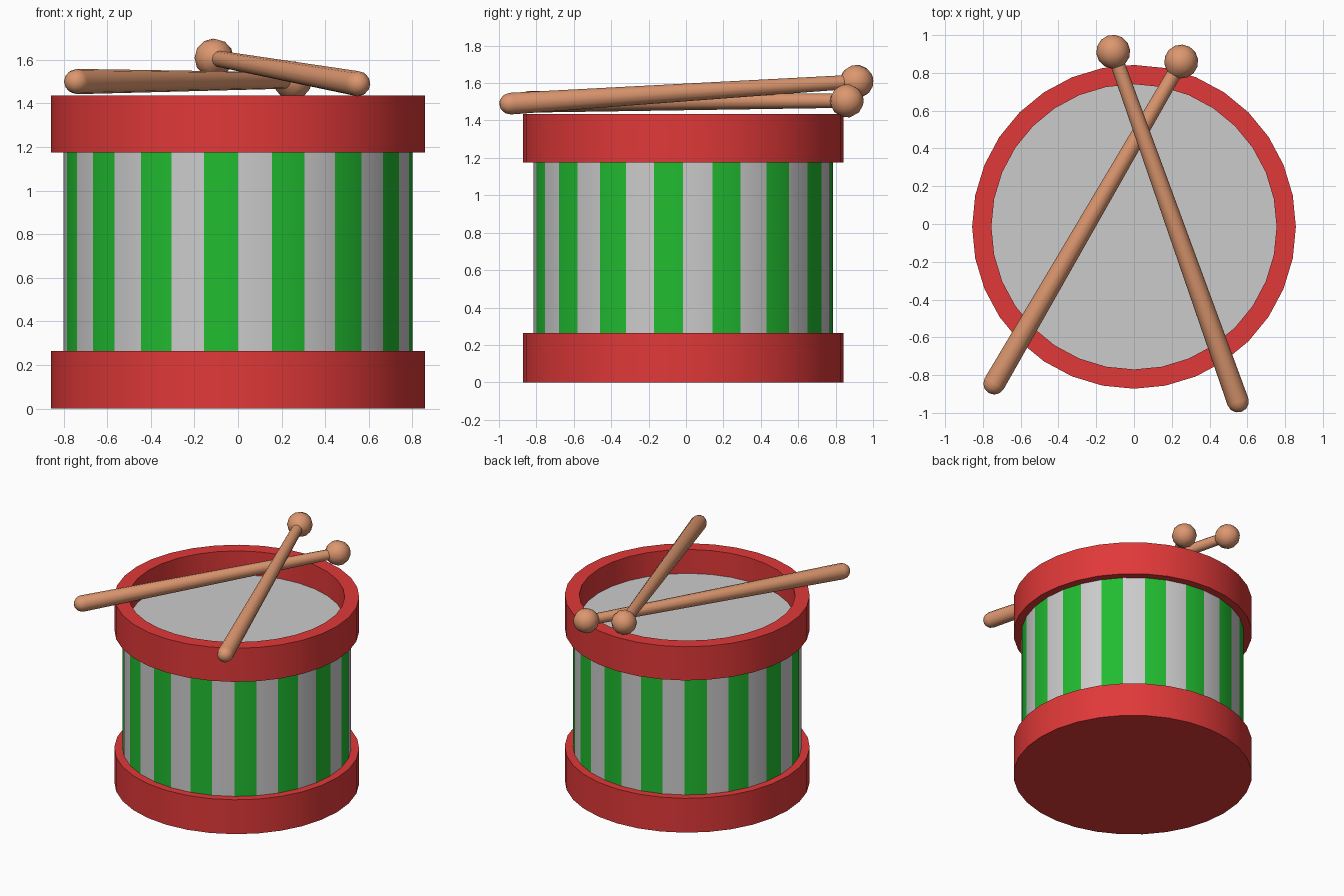
import bpy, bmesh, math
from mathutils import Vector

if "Cube" in bpy.data.objects:
    bpy.data.objects.remove(bpy.data.objects["Cube"])

CENTRE = Vector((0, -0.015, 0))


def material(name, rgb):
    m = bpy.data.materials.new(name)
    m.diffuse_color = (*rgb, 1)
    m.use_nodes = True
    m.node_tree.nodes["Principled BSDF"].inputs["Base Color"].default_value = m.diffuse_color
    return m


RED = material("red", (0.75, 0.04, 0.04))
GREEN = material("green", (0.015, 0.5, 0.03))
WHITE = material("white", (0.55, 0.55, 0.55))
WOOD = material("wood", (0.72, 0.31, 0.16))


def lathe(name, profile, sides, mats=(), closed=False):
    """Revolve (radius, z) points around z; radius 0 makes a pole."""
    bm = bmesh.new()
    rings = []
    for r, z in profile:
        if r == 0:
            rings.append([bm.verts.new((0, 0, z))] * sides)
        else:
            rings.append([bm.verts.new((r * math.cos(2 * math.pi * i / sides),
                                        r * math.sin(2 * math.pi * i / sides), z))
                          for i in range(sides)])
    pairs = list(zip(rings, rings[1:]))
    if closed:
        pairs.append((rings[-1], rings[0]))
    for a, b in pairs:
        for i in range(sides):
            j = (i + 1) % sides
            loop = list(dict.fromkeys((a[i], a[j], b[j], b[i])))
            face = bm.faces.new(loop)
            face.material_index = i % 2 if len(mats) > 1 else 0
    bmesh.ops.recalc_face_normals(bm, faces=bm.faces)
    me = bpy.data.meshes.new(name)
    bm.to_mesh(me)
    bm.free()
    for m in mats:
        me.materials.append(m)
    ob = bpy.data.objects.new(name, me)
    bpy.context.collection.objects.link(ob)
    bpy.ops.object.select_all(action='DESELECT')
    ob.select_set(True)
    bpy.context.view_layer.objects.active = ob
    bpy.ops.object.shade_smooth_by_angle(angle=math.radians(40))
    ob.location = CENTRE
    return ob


# Striped shell: every other side is green
lathe("striped_shell", [(0.80, 0.25), (0.80, 1.19)], 32, (WHITE, GREEN))

# Solid lower hoop, closed underneath
lathe("bottom_hoop", [(0, 0), (0.857, 0), (0.857, 0.265), (0, 0.265)], 32, (RED,))

# Open upper hoop
lathe("top_hoop", [(0.857, 1.175), (0.857, 1.435), (0.755, 1.435), (0.755, 1.175)],
      32, (RED,), closed=True)

# Sunken drum skin
lathe("drum_skin", [(0.757, 1.25), (0, 1.25)], 32)


def stick(name, butt, head):
    """Tapered stick with a domed butt and a ball head."""
    butt, head = Vector(butt), Vector(head)
    length = (head - butt).length
    rb, rn, rh = 0.058, 0.038, 0.09
    profile = [(0, -rb)]
    profile += [(rb * math.sin(t), -rb * math.cos(t))
                for t in (math.radians(d) for d in (30, 60, 90))]
    start = math.asin(rn / rh)
    for k in range(6):
        t = start + (math.pi - start) * k / 6
        profile.append((rh * math.sin(t), length - rh * math.cos(t)))
    profile.append((0, length + rh))
    ob = lathe(name, profile, 12, (WOOD,))
    ob.rotation_mode = 'QUATERNION'
    ob.rotation_quaternion = (head - butt).to_track_quat('Z', 'Y')
    ob.location = butt


# Crossed drumsticks resting on the upper hoop
stick("lower_drumstick", (-0.74, -0.845, 1.50), (0.25, 0.86, 1.505))
stick("upper_drumstick", (0.55, -0.94, 1.49), (-0.11, 0.912, 1.608))
